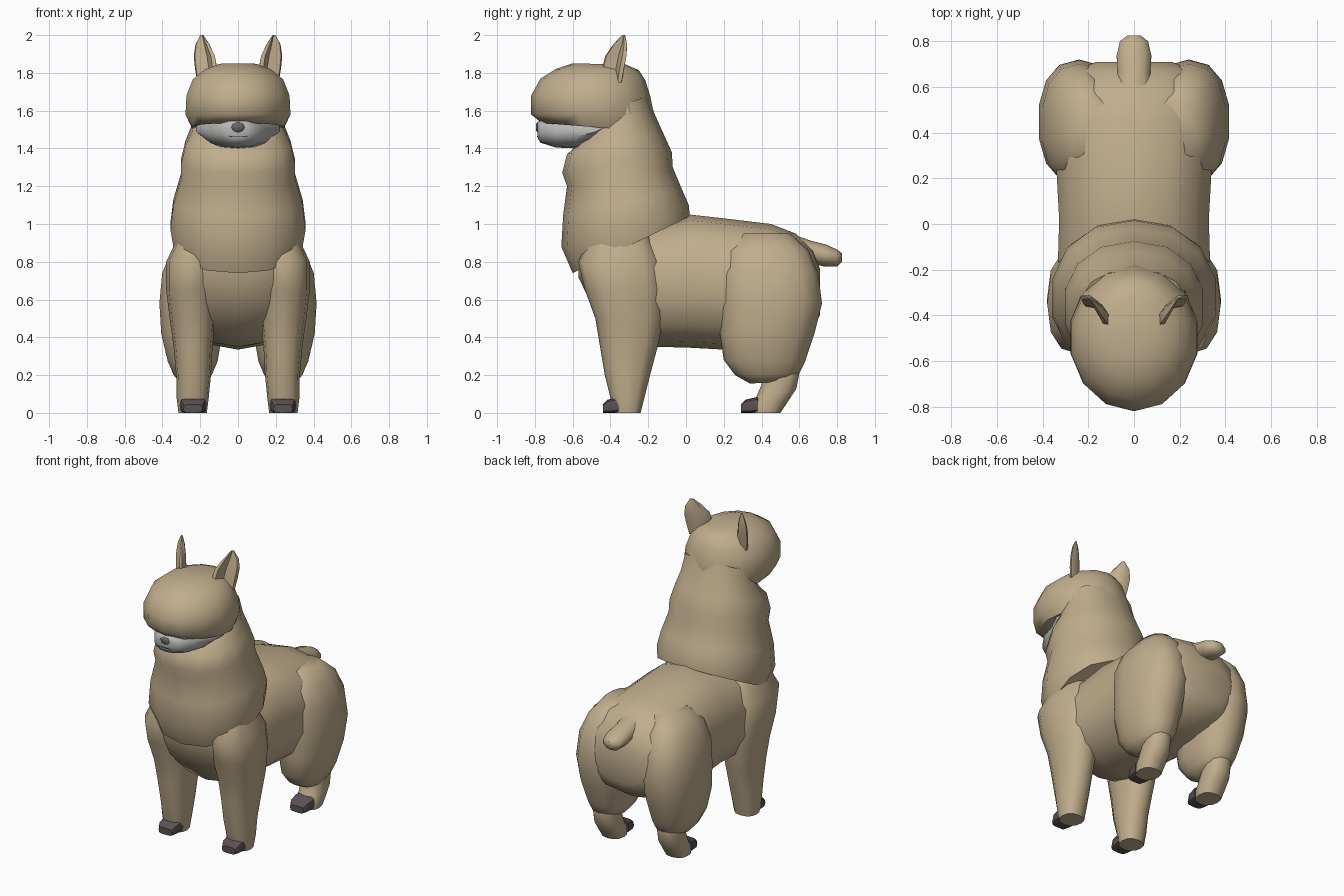
import bpy, bmesh, math
from mathutils import Vector


def material(name, rgb):
    m = bpy.data.materials.new(name)
    m.diffuse_color = (*rgb, 1)
    return m


WOOL = material("tan wool", (0.53, 0.42, 0.265))
FACE = material("pale grey face", (0.48, 0.48, 0.47))
NOSE = material("dark grey nose", (0.13, 0.13, 0.13))
HOOF = material("dark brown hoof", (0.105, 0.08, 0.085))


def finish(name, bm, mat, mirror=False, angle=50):
    bmesh.ops.recalc_face_normals(bm, faces=bm.faces)
    mesh = bpy.data.meshes.new(name)
    bm.to_mesh(mesh)
    bm.free()
    mesh.materials.append(mat)
    mesh.shade_smooth()
    mesh.set_sharp_from_angle(angle=math.radians(angle))
    ob = bpy.data.objects.new(name, mesh)
    bpy.context.collection.objects.link(ob)
    if mirror:
        ob.modifiers.new("mirror", 'MIRROR').use_clip = False
    return ob


def skin(bm, rings):
    """Bridge consecutive rings of vertices and cap both ends."""
    for a, b in zip(rings, rings[1:]):
        for i in range(len(a)):
            j = (i + 1) % len(a)
            bm.faces.new((a[i], a[j], b[j], b[i]))
    bm.faces.new(rings[0])
    bm.faces.new(rings[-1])


def loft(name, sections, mat, n=14, p=2.0, mirror=False, angle=50):
    """Each section: two opposite (y, z) points, x half-width, x centre."""
    bm = bmesh.new()
    rings = []
    for y0, z0, y1, z1, rx, cx in sections:
        c = Vector((cx, (y0 + y1) / 2, (z0 + z1) / 2))
        v = Vector((0, (y0 - y1) / 2, (z0 - z1) / 2))
        ring = []
        for k in range(n):
            t = 2 * math.pi * k / n
            s, q = math.sin(t), math.cos(t)
            s = math.copysign(abs(s) ** (2 / p), s)
            q = math.copysign(abs(q) ** (2 / p), q)
            ring.append(bm.verts.new(c + v * q + Vector((rx * s, 0, 0))))
        rings.append(ring)
    skin(bm, rings)
    return finish(name, bm, mat, mirror, angle)


def along_y(rows, cx=0):
    """Rows of y, top, bottom, half-width."""
    return [(y, t, y, b, r, cx) for y, t, b, r in rows]


def along_z(rows):
    """Rows of z, front y, back y, half-width, x centre."""
    return [(f, z, b, z, r, cx) for z, f, b, r, cx in rows]


# Barrel of the body
loft("body", along_y([
    (-0.57, 0.93, 0.72, 0.16), (-0.49, 1.00, 0.55, 0.28),
    (-0.34, 1.00, 0.40, 0.33), (-0.15, 1.01, 0.35, 0.34),
    (0.02, 1.05, 0.345, 0.335), (0.20, 1.03, 0.335, 0.345),
    (0.45, 1.00, 0.345, 0.36), (0.58, 0.95, 0.38, 0.33),
    (0.67, 0.87, 0.44, 0.27), (0.71, 0.76, 0.52, 0.17)]), WOOL, p=2.3)

# Neck fleece with the overhanging collar
loft("neck_fleece", [
    (-0.60, 0.74, 0.02, 1.04, 0.345, 0), (-0.66, 0.88, 0.015, 1.10, 0.365, 0),
    (-0.65, 1.05, -0.02, 1.18, 0.35, 0), (-0.63, 1.20, -0.07, 1.30, 0.31, 0),
    (-0.655, 1.27, -0.075, 1.38, 0.31, 0), (-0.63, 1.37, -0.12, 1.48, 0.285, 0),
    (-0.56, 1.43, -0.165, 1.58, 0.25, 0), (-0.50, 1.56, -0.20, 1.68, 0.23, 0)],
    WOOL, p=2.2)

# Fluffy head cap
loft("head_fleece", [
    (-0.68, 1.56, -0.25, 1.50, 0.19, 0), (-0.765, 1.535, -0.20, 1.49, 0.25, 0),
    (-0.82, 1.58, -0.17, 1.58, 0.285, 0), (-0.82, 1.68, -0.19, 1.68, 0.28, 0),
    (-0.77, 1.77, -0.215, 1.76, 0.245, 0), (-0.69, 1.82, -0.25, 1.815, 0.18, 0),
    (-0.60, 1.85, -0.32, 1.845, 0.10, 0)], WOOL, angle=70)

# Muzzle, nose and mouth line
loft("muzzle", along_y([
    (-0.785, 1.54, 1.455, 0.055), (-0.77, 1.55, 1.43, 0.09),
    (-0.69, 1.57, 1.405, 0.145), (-0.58, 1.57, 1.40, 0.18),
    (-0.48, 1.57, 1.44, 0.225), (-0.42, 1.57, 1.49, 0.23)]), FACE, p=2.3)
loft("nose", along_y([
    (-0.795, 1.53, 1.495, 0.025), (-0.785, 1.54, 1.485, 0.035),
    (-0.76, 1.555, 1.49, 0.035)]), NOSE, n=8)
loft("mouth", along_y([
    (-0.788, 1.467, 1.461, 0.045), (-0.77, 1.467, 1.461, 0.07)]), NOSE, n=8)

# Front legs
loft("front_legs", along_z([
    (0.95, -0.50, -0.20, 0.10, 0.21), (0.80, -0.57, -0.13, 0.14, 0.24),
    (0.65, -0.535, -0.11, 0.135, 0.245), (0.50, -0.48, -0.12, 0.122, 0.24),
    (0.35, -0.455, -0.15, 0.103, 0.238), (0.20, -0.43, -0.19, 0.092, 0.235),
    (0.08, -0.40, -0.22, 0.085, 0.24), (0.0, -0.38, -0.24, 0.075, 0.24)]),
    WOOL, n=12, p=2.4, mirror=True)

# Haunches and lower hind legs
loft("haunches", along_z([
    (0.95, 0.30, 0.55, 0.09, 0.19), (0.86, 0.20, 0.65, 0.13, 0.225),
    (0.74, 0.17, 0.70, 0.165, 0.24), (0.58, 0.175, 0.72, 0.18, 0.24),
    (0.42, 0.18, 0.68, 0.165, 0.245)]) + [
    (0.20, 0.28, 0.63, 0.27, 0.135, 0.24), (0.26, 0.20, 0.60, 0.21, 0.105, 0.24),
    (0.34, 0.155, 0.55, 0.17, 0.07, 0.24)], WOOL, p=2.3, mirror=True)
loft("hind_legs", [
    (0.39, 0.24, 0.59, 0.28, 0.075, 0.24), (0.40, 0.15, 0.60, 0.21, 0.078, 0.24),
    (0.37, 0.08, 0.585, 0.13, 0.082, 0.24), (0.35, 0.05, 0.54, 0.06, 0.082, 0.24),
    (0.35, 0.0, 0.50, 0.0, 0.075, 0.24)], WOOL, n=12, p=2.4, mirror=True)

# Hooves
for label, y in (("front_hooves", -0.44), ("hind_hooves", 0.29)):
    loft(label, along_y([
        (y, 0.045, 0.0, 0.05), (y + 0.025, 0.07, 0.0, 0.064),
        (y + 0.09, 0.085, 0.0, 0.072)], 0.238), HOOF, n=12, p=4, mirror=True, angle=35)

# Tail
loft("tail", [
    (0.58, 0.94, 0.60, 0.79, 0.085, 0), (0.66, 0.912, 0.67, 0.79, 0.075, 0),
    (0.74, 0.892, 0.73, 0.775, 0.08, 0), (0.80, 0.865, 0.80, 0.775, 0.065, 0),
    (0.825, 0.845, 0.825, 0.80, 0.03, 0)], WOOL, n=10)

# Ears: tapering crescents with a hollow facing forward and outward
bm = bmesh.new()
across = Vector((0.7, 0.7, 0))
facing = Vector((0.7, -0.7, 0))
rings = []
for x, y, z, w, d in ((0.16, -0.385, 1.75, 0.07, 0.03), (0.162, -0.38, 1.82, 0.083, 0.034),
                      (0.172, -0.365, 1.89, 0.08, 0.03), (0.184, -0.345, 1.95, 0.052, 0.022),
                      (0.19, -0.33, 2.0, 0.01, 0.006)):
    c = Vector((x, y, z))
    outline = ((-1, 0.3), (-0.75, 0.65), (0, -0.35), (0.75, 0.65),
               (1, 0.3), (0.6, -0.75), (0, -1), (-0.6, -0.75))
    rings.append([bm.verts.new(c + across * a * w + facing * b * d) for a, b in outline])
skin(bm, rings)
finish("ears", bm, WOOL, mirror=True, angle=40)
